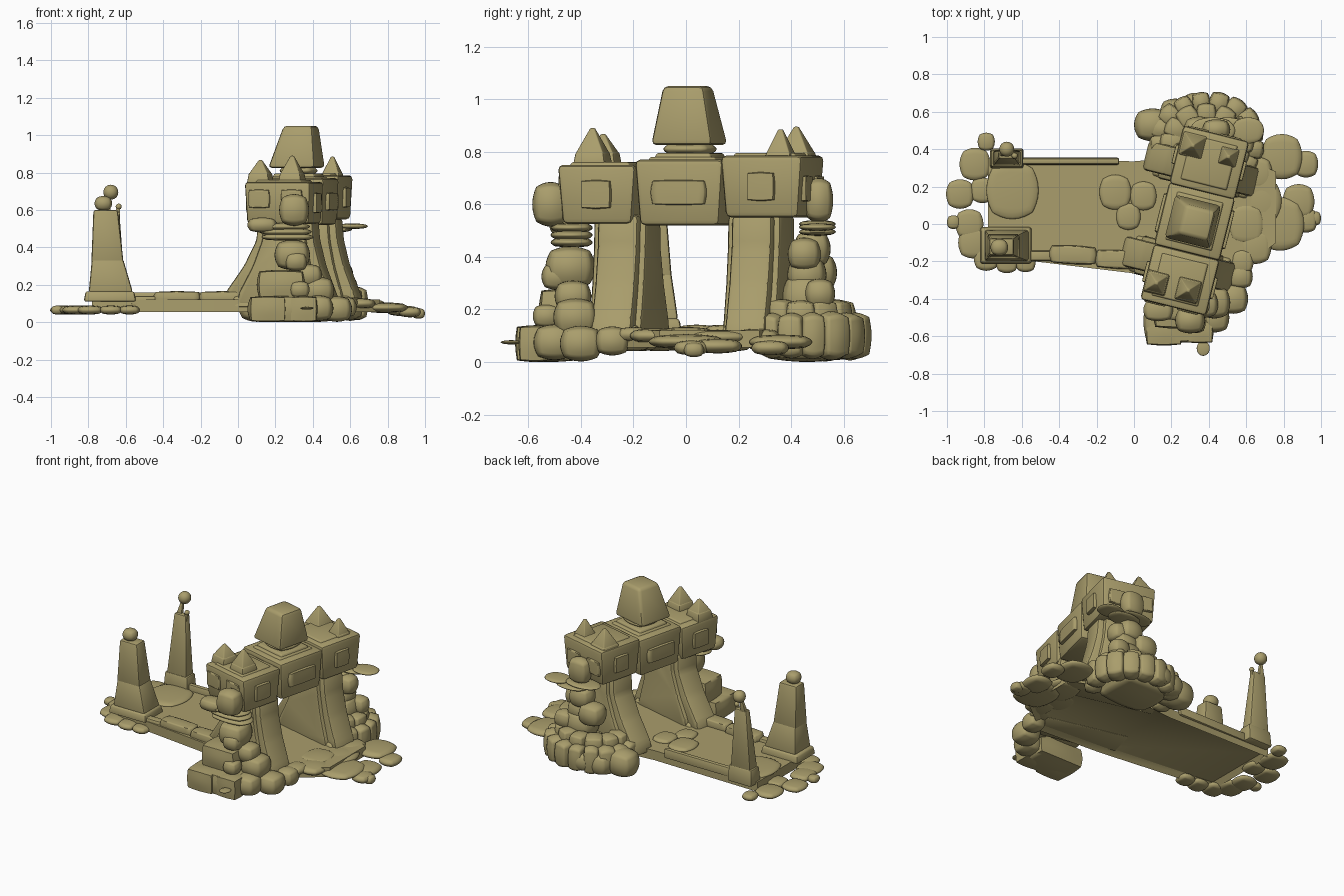
import bpy, bmesh, math, random
from mathutils import Vector, Matrix

if "Cube" in bpy.data.objects:
    bpy.data.objects.remove(bpy.data.objects["Cube"])

random.seed(4)
mat = bpy.data.materials.new("olive stone")
mat.diffuse_color = (0.40, 0.34, 0.15, 1)
mat.use_nodes = True
mat.node_tree.nodes["Principled BSDF"].inputs["Base Color"].default_value = mat.diffuse_color
TURN = Matrix.Rotation(math.radians(-14), 4, 'Z')
ARCH = Matrix.Translation((0.325, 0.02, 0)) @ TURN
I = Matrix.Identity(4)


def finish(bm, name, M=I, angle=40, bevel=0):
    if bevel:
        bmesh.ops.bevel(bm, geom=bm.edges[:], offset=bevel, segments=2, profile=0.5, affect='EDGES')
    bm.transform(M)
    bmesh.ops.recalc_face_normals(bm, faces=bm.faces[:])
    me = bpy.data.meshes.new(name)
    bm.to_mesh(me)
    bm.free()
    me.materials.append(mat)
    ob = bpy.data.objects.new(name, me)
    bpy.context.collection.objects.link(ob)
    bpy.context.view_layer.objects.active = ob
    bpy.ops.object.select_all(action='DESELECT')
    ob.select_set(True)
    bpy.ops.object.shade_smooth_by_angle(angle=math.radians(angle))


def stone(name, c, r, k=0.25, rot=0, M=I):
    """Pebble: cube blended with a sphere; larger k is boxier."""
    bm = bmesh.new()
    bmesh.ops.create_cube(bm, size=2)
    bmesh.ops.subdivide_edges(bm, edges=bm.edges[:], cuts=7, use_grid_fill=True)
    for v in bm.verts:
        p = v.co.lerp(v.co.normalized(), 1 - k)
        v.co = Vector(a * b for a, b in zip(p, r))
    finish(bm, name, M @ Matrix.Translation(c) @ Matrix.Rotation(rot, 4, 'Z'), 70)


def frustum(name, c, z0, z1, bot, top, shift=(0, 0), M=I, bevel=0.012):
    """Four-sided tapered block with half sizes bot and top."""
    bm = bmesh.new()
    bmesh.ops.create_cube(bm, size=2)
    for v in bm.verts:
        h, s, z = (top, shift, z1) if v.co.z > 0 else (bot, (0, 0), z0)
        v.co = Vector((c[0] + v.co.x * h[0] + s[0], c[1] + v.co.y * h[1] + s[1], z))
    finish(bm, name, M, 40, bevel)


def prism(name, pts, depth, M=I, bevel=0, hollow=0):
    """Outline in local XY pushed along local Z; hollow recesses the underside."""
    bm = bmesh.new()
    f = bm.faces.new([bm.verts.new((x, y, 0)) for x, y in pts])
    r = bmesh.ops.extrude_face_region(bm, geom=[f])
    bmesh.ops.translate(bm, verts=[e for e in r['geom'] if isinstance(e, bmesh.types.BMVert)], vec=(0, 0, depth))
    if hollow:
        under = [f for f in bm.faces if all(v.co.z < 1e-6 for v in f.verts)]
        bmesh.ops.recalc_face_normals(bm, faces=bm.faces[:])
        bmesh.ops.inset_region(bm, faces=under, thickness=.04)
        for v in {v for f in under for v in f.verts}:
            v.co.z += hollow
    finish(bm, name, M, 40, bevel)


# walkway slab and curbs
prism("walkway", [(-.78, -.17), (-.78, .35), (0, .335), (.5, .38), (.76, .28), (.76, -.1), (.5, -.3), (.05, -.27)],
      0.065, Matrix.Translation((0, 0, 0.055)), hollow=.03)
frustum("rear_curb", (-.42, .335), .10, .16, (.34, .02), (.34, .015), bevel=.008)
for x, y in ((-.325, -.165), (-.08, -.19)):
    stone("front_curb", (x, y, .13), (.13, .05, .036), .6, -.05)
frustum("front_curb_end", (-.5, -.17), .09, .14, (.07, .03), (.07, .025), bevel=.008)

# front gate post
frustum("front_post_base", (-.685, -.115), .11, .165, (.14, .10), (.13, .09))
frustum("front_post", (-.68, -.115), .16, .34, (.118, .085), (.083, .062), (-.018, -.003), bevel=.012)
frustum("front_post_shaft", (-.698, -.118), .32, .6, (.086, .064), (.065, .045), (-.01, -.004), bevel=.012)
stone("front_post_cap", (-.72, -.125, .635), (.047, .045, .04), .1)
# rear gate post
frustum("rear_post_base", (-.68, .35), .10, .21, (.09, .055), (.085, .045))
frustum("rear_post", (-.68, .35), .19, .60, (.075, .042), (.045, .022), (0, .02))
frustum("rear_post_horn", (-.70, .375), .58, .67, (.02, .015), (.008, .008), (.01, .015), bevel=.003)
frustum("rear_post_horn", (-.65, .365), .56, .62, (.018, .014), (.008, .008), (.012, 0), bevel=.003)
stone("rear_post_ball", (-.68, .40, .695), (.04, .04, .04), 0)
stone("rear_post_knob", (-.638, .365, .618), (.016, .016, .016), 0)

# flared arch legs: broad fin with a thicker core
fin = [(.28, .09), (.25, .17), (.20, .30), (.165, .44), (.155, .56),
       (-.15, .56), (-.155, .44), (-.225, .30), (-.325, .16), (-.345, .09)]
up = Matrix.Rotation(math.radians(90), 4, 'X')
for tag, v in (("front", -.25), ("rear", .275)):
    for part, k, d in (("_leg_fin", 1, .16), ("_leg_core", .75, .21)):
        prism(tag + part, [(x * k, z) for x, z in fin], d,
              ARCH @ Matrix.Translation((0, v + d / 2, 0)) @ up, .02)
    frustum(tag + "_leg_foot", (-.02, v), .08, .14, (.28, .11), (.25, .09), M=ARCH)

# lintel blocks with raised panels
for name, v, hl, z0, z1, w, h in (("front_lintel", -.328, .148, .525, .75, .06, .055),
                                  ("middle_lintel", -.005, .168, .52, .77, .11, .048),
                                  ("rear_lintel", .318, .155, .55, .785, .055, .055)):
    frustum(name, (0, v), z0, z1, (.172, hl - .012), (.182, hl + .006), M=ARCH, bevel=.02)
    for s in (-1, 1):
        stone(name + "_panel", (s * .176, v, (z0 + z1) / 2), (.02, w, h), .75, M=ARCH)
    frustum(name + "_top_plate", (0, v), z1 - .005, z1 + .01, (.13, hl * .8), (.12, hl * .75), M=ARCH, bevel=.005)
for v in (-.472, .468):
    for u in (-.1, .08):
        stone("lintel_end_panel", (u, v, .66), (.06, .016, .05), .75, M=ARCH)

# keystone tower
frustum("tower_plinth", (0, -.005), .765, .795, (.12, .115), (.11, .105), M=ARCH, bevel=.008)
stone("tower_collar", (0, -.005, .81), (.10, .10, .022), .3, M=ARCH)
frustum("tower", (-.01, -.01), .825, 1.05, (.13, .122), (.08, .08), (.025, 0), M=ARCH, bevel=.02)

# pointed roof spikes
for x, y, z, w in ((.12, -.315, .867, .065), (.29, -.355, .89, .068), (.505, .36, .885, .058), (.315, .42, .895, .075)):
    R = Matrix.Translation((x, y, 0)) @ TURN
    frustum("roof_spike", (0, 0), .74, .80, (w * .95, w * .95), (w * .8, w * .8), M=R, bevel=.008)
    frustum("roof_spike_tip", (0, 0), .79, z, (w * .82, w * .82), (.008, .008), M=R, bevel=.004)

# front rock pier: blocky footing, boulders, stacked discs
for x, y, w in ((.23, -.52, .18), (.16, -.575, .10), (.35, -.575, .075)):
    stone("front_pier_footing", (x, y, .07), (w, .5 * w + .025, .07), .7)
stone("front_pier_block", (.23, -.46, .20), (.13, .10, .08), .65)
for x, y, z, r in ((.43, -.5, .075, .08), (.53, -.4, .07, .08), (.57, -.28, .08, .065), (.43, -.42, .17, .085),
                   (.33, -.53, .175, .053), (.38, -.43, .25, .07), (.29, -.44, .36, .095), (.31, -.49, .325, .06)):
    stone("front_pier_boulder", (x, y, z), (r, r, r * .85), .25)
for i in range(3):
    stone("front_pier_disc", (.265 - .01 * i, -.435, .455 + .028 * i), (.14, .08, .019))
stone("front_lintel_boulder", (.30, -.515, .60), (.08, .07, .085), .25)
stone("front_lintel_boulder", (.13, -.46, .52), (.08, .06, .04))
stone("front_chip", (.37, -.665, .075), (.035, .04, .008), 0)

# rear rock pier: rings of upright rounded stones, then stacked boulders
for n, rad, zc, hz in ((11, .25, .10, .095), (8, .185, .18, .06)):
    for i in range(n):
        a = math.radians(-32 + 215 * i / (n - 1))
        j = random.uniform(.88, 1.1)
        stone("rear_pier_upright", (.39 + rad * math.cos(a), .44 + (rad - .04) * math.sin(a), zc),
              (.062 * j, .055 * j, hz * random.uniform(.9, 1)), .4, a)
stone("rear_pier_core", (.38, .46, .09), (.2, .17, .09), .5)
for x, y, z, r in ((.10, .53, .09, .10), (.22, .60, .08, .08), (.33, .64, .085, .07), (.46, .46, .24, .11),
                   (.55, .51, .26, .065), (.46, .46, .33, .085), (.50, .45, .41, .072), (.35, .50, .34, .085),
                   (.44, .48, .43, .08)):
    stone("rear_pier_boulder", (x, y, z), (r, r * .88, r * .88), .2)
for x, z, r in ((.50, .495, .11), (.61, .513, .085), (.42, .525, .12)):
    stone("rear_pier_disc", (x, .50, z), (r, .07, .015), .1)
stone("rear_lintel_boulder", (.44, .505, .615), (.075, .055, .085), .25)

# right paving stones sink as they spread outward
for x, y, r in ((.79, .36, .11), (.92, .32, .065), (.78, 0, .13), (.88, .12, .085), (.92, .02, .06), (.965, .03, .035),
                (.68, .12, .11), (.66, .27, .08), (.65, -.12, .085), (.58, -.2, .06), (.60, 0, .10)):
    stone("right_paving_stone", (x, y, .105 - .17 * max(0, x - .62)), (r, r * 1.1, .028), .2)

# left paving stones around the gate
for x, y, r in ((-.93, .16, .075), (-.85, .32, .083), (-.79, .44, .046), (-.81, .18, .065), (-.88, 0, .075),
                (-.965, .01, .035), (-.86, -.1, .08), (-.79, -.18, .067), (-.68, -.2, .06), (-.58, -.2, .055)):
    stone("left_paving_stone", (x, y, .065), (r, r * 1.05, .024), .2)

# thin slabs lying on the walkway
for x, y, r in ((-.65, .18, .14), (-.10, .17, .085), (-.03, .04, .065), (.05, .15, .07)):
    stone("walkway_slab", (x, y, .122), (r, r * 1.1, .02), .2)
